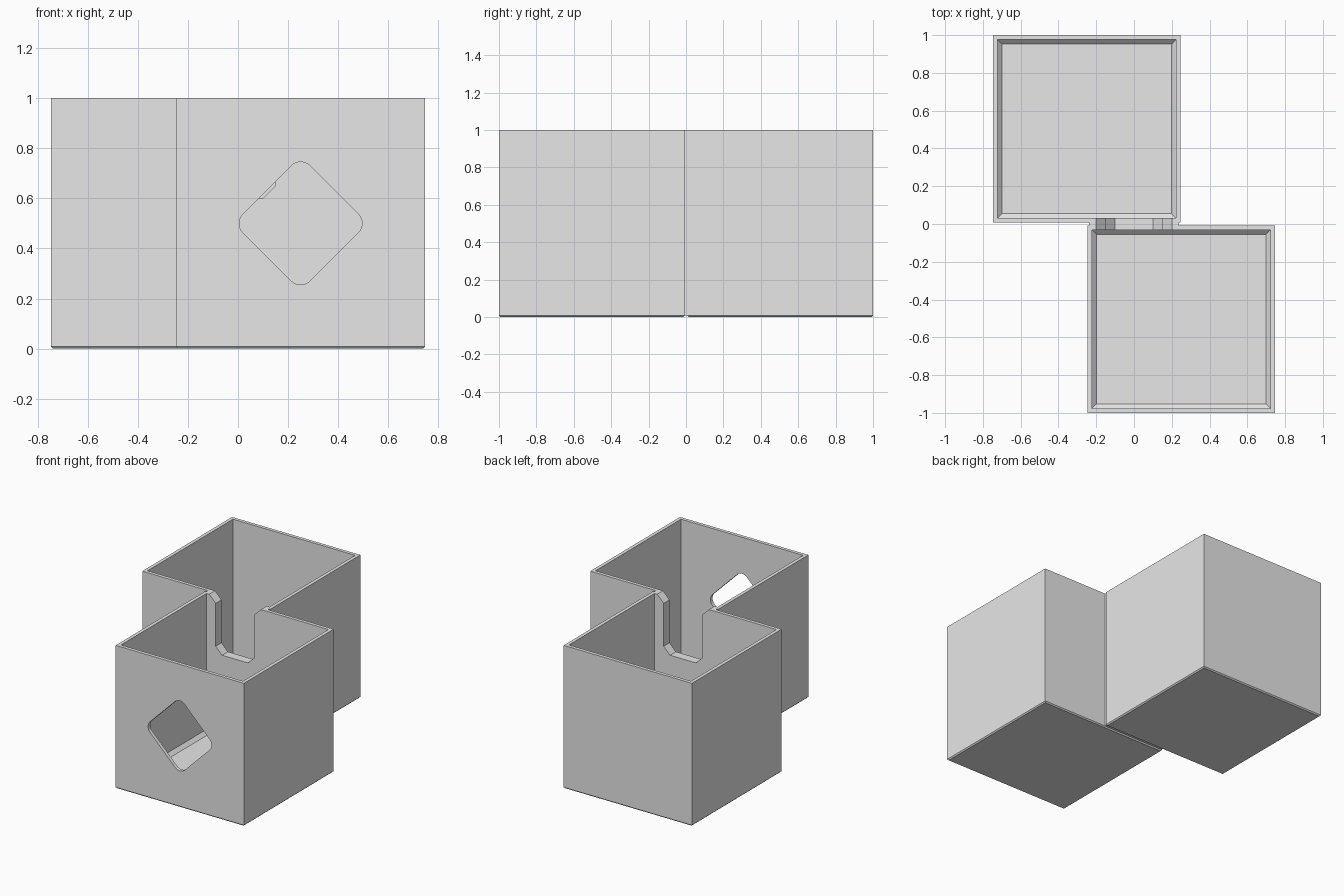
import bpy, bmesh, math

cube = bpy.data.objects.get("Cube")
if cube:
    bpy.data.objects.remove(cube, do_unlink=True)

grey = bpy.data.materials.new("light grey plastic")
grey.use_nodes = True
colour = (0.8, 0.8, 0.8, 1)
grey.diffuse_color = colour
grey.node_tree.nodes["Principled BSDF"].inputs["Base Color"].default_value = colour

HALF = 0.496   # half width of one bin
GAP = 0.008    # half the gap between the bins


def loft(name, rings):
    """Closed solid through matching rings of points, capped at both ends."""
    bm = bmesh.new()
    loops = [[bm.verts.new(p) for p in ring] for ring in rings]
    n = len(loops[0])
    for a, b in zip(loops, loops[1:]):
        for i in range(n):
            j = (i + 1) % n
            bm.faces.new((a[i], a[j], b[j], b[i]))
    bm.faces.new(loops[0][::-1])
    bm.faces.new(loops[-1])
    bmesh.ops.recalc_face_normals(bm, faces=bm.faces)
    mesh = bpy.data.meshes.new(name)
    bm.to_mesh(mesh)
    bm.free()
    mesh.materials.append(grey)
    obj = bpy.data.objects.new(name, mesh)
    bpy.context.collection.objects.link(obj)
    return obj


def bin_shell(name, cx, cy):
    """Open square bin: bevelled foot, thin walls, sloped inner floor edge."""
    profile = [(0.008, 0), (0, 0.008), (0, 1), (0.024, 1), (0.024, 0.049), (0.048, 0.025)]
    corners = [(-1, -1), (1, -1), (1, 1), (-1, 1)]
    return loft(name, [[(cx + sx * (HALF - inset), cy + sy * (HALF - inset), z)
                        for sx, sy in corners] for inset, z in profile])


def prism(name, outline, y0, y1):
    """Outline in x and z, extruded along y."""
    return loft(name, [[(x, y, z) for x, z in outline] for y in (y0, y1)])


def combine(target, other, operation):
    mod = target.modifiers.new(other.name, 'BOOLEAN')
    mod.operation = operation
    mod.solver = 'EXACT'
    mod.object = other
    other.hide_render = True


# Two bins set diagonally, joined by a short bridge
body = bin_shell("double_bin", 0.25, -GAP - HALF)
back_bin = bin_shell("back_bin", -0.25, GAP + HALF)
bridge = prism("bridge", [(-0.238, GAP), (0.238, GAP), (0.238, 1), (-0.238, 1)], -0.016, 0.016)

# Stepped slot through the shared walls
half_slot = [(0.1, 0.6), (0.15, 0.65), (0.15, 0.95), (0.2, 1), (0.2, 1.1)]
slot = prism("slot_cutter", half_slot + [(-x, z) for x, z in reversed(half_slot)], -0.045, 0.045)

# Rounded diamond window in the front wall
radius = 0.053
reach = 0.245 - radius
diamond = []
for quarter in range(4):
    middle = quarter * math.pi / 2
    for step in range(9):
        a = middle + math.pi / 4 * (step / 4 - 1)
        diamond.append((0.25 + reach * math.cos(middle) + radius * math.cos(a),
                        0.5 + reach * math.sin(middle) + radius * math.sin(a)))
window = prism("window_cutter", diamond, -1.1, -0.9)

for part in (back_bin, bridge):
    combine(body, part, 'UNION')
for cutter in (slot, window):
    combine(body, cutter, 'DIFFERENCE')

# Keep the finished solid only
bpy.context.view_layer.update()
graph = bpy.context.evaluated_depsgraph_get()
finished = bpy.data.meshes.new_from_object(body.evaluated_get(graph))
body.modifiers.clear()
body.data = finished
body.data.materials.clear()
body.data.materials.append(grey)
for face in body.data.polygons:
    face.material_index = 0
for helper in (back_bin, bridge, slot, window):
    bpy.data.objects.remove(helper, do_unlink=True)
